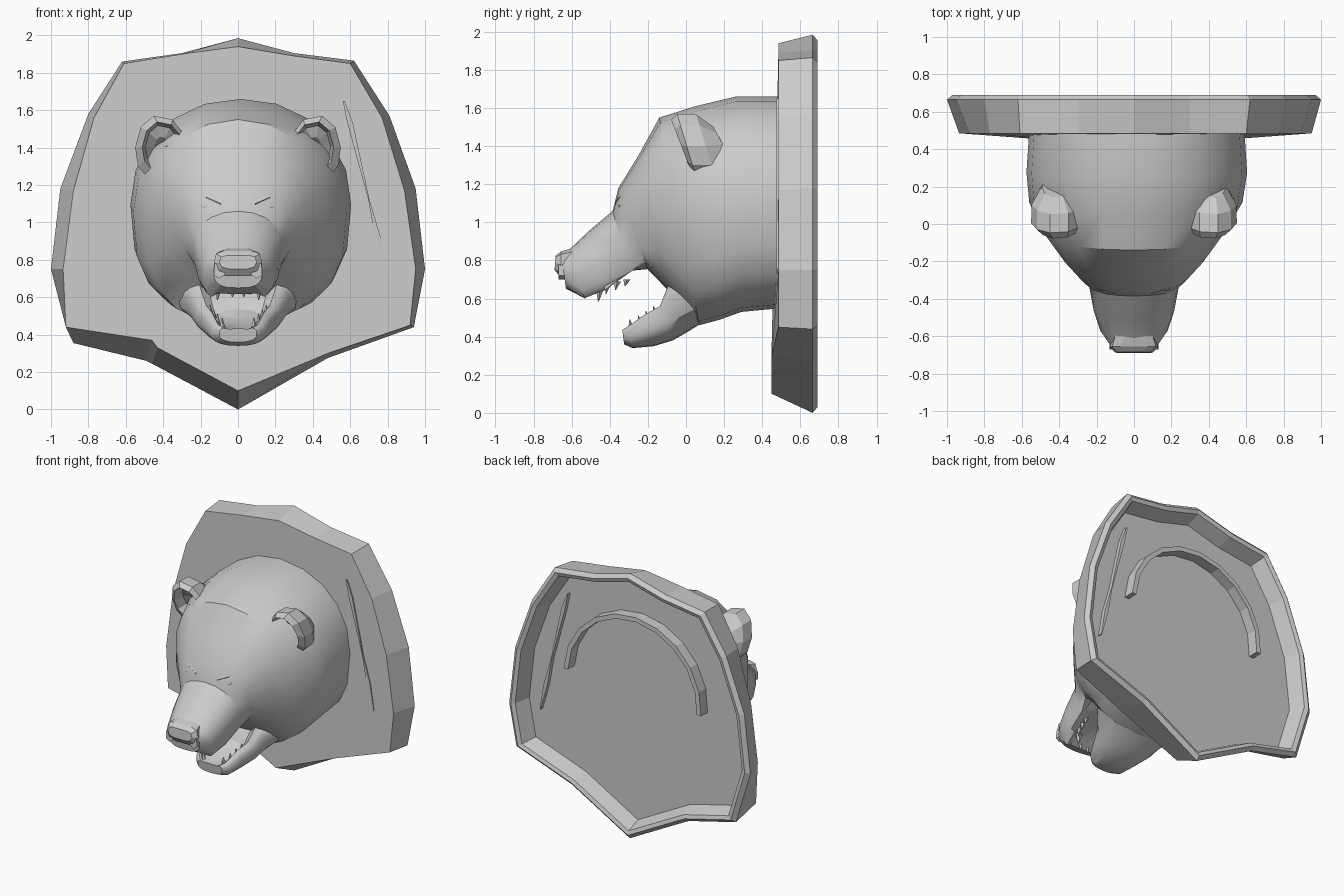
import bpy, bmesh, math
from mathutils import Vector

if "Cube" in bpy.data.objects:
    bpy.data.objects.remove(bpy.data.objects["Cube"])

grey = bpy.data.materials.new("plain_grey")
grey.diffuse_color = (0.6, 0.6, 0.6, 1)
grey.use_nodes = True
grey.node_tree.nodes["Principled BSDF"].inputs["Base Color"].default_value = grey.diffuse_color


def loft(name, rings, cap_start=True, cap_end=True, smooth=0):
    """Join equal-length point loops into a skin."""
    bm = bmesh.new()
    vs = [[bm.verts.new(p) for p in r] for r in rings]
    n = len(rings[0])
    for a, b in zip(vs, vs[1:]):
        for i in range(n):
            j = (i + 1) % n
            bm.faces.new((a[i], a[j], b[j], b[i]))
    if cap_start:
        bm.faces.new(vs[0])
    if cap_end:
        bm.faces.new(vs[-1])
    bmesh.ops.recalc_face_normals(bm, faces=bm.faces)
    me = bpy.data.meshes.new(name)
    bm.to_mesh(me)
    bm.free()
    me.materials.append(grey)
    ob = bpy.data.objects.new(name, me)
    bpy.context.collection.objects.link(ob)
    if smooth:
        bpy.ops.object.select_all(action='DESELECT')
        ob.select_set(True)
        bpy.context.view_layer.objects.active = ob
        bpy.ops.object.shade_smooth_by_angle(angle=math.radians(smooth))
    return ob


def ring(ty, tz, by, bz, w, n_top=2.1, n_bot=2.7, dip_top=0, dip_bot=0, n=20, x0=0):
    """Tilted rounded cross-section between a top and a bottom point."""
    top, bot = Vector((0, ty, tz)), Vector((0, by, bz))
    mid, half = (top + bot) / 2, (top - bot) / 2
    pts = []
    for i in range(n):
        a = 2 * math.pi * i / n
        c, s = math.cos(a), math.sin(a)
        e = 2 / (n_top if s > 0 else n_bot)
        x = math.copysign(abs(c) ** e, c)
        v = math.copysign(abs(s) ** e, s)
        if abs(x) < 0.75:
            v -= dip_top if s > 0 else -dip_bot
        pts.append(mid + half * v + Vector((x * w + x0, 0, 0)))
    return pts


# Plaque: hollow board with a sloping edge and a rim behind
front = [(0, 1.94), (.3, 1.89), (.6, 1.85), (.77, 1.56), (.89, 1.17), (.95, .75), (.92, .45),
         (.48, .30), (0, .10), (-.43, .33), (-.46, .37), (-.92, .44), (-.935, .75),
         (-.88, 1.17), (-.77, 1.56), (-.61, 1.85), (-.3, 1.90)]
back = [(0, 1.985), (.3, 1.905), (.62, 1.865), (.81, 1.57), (.95, 1.18), (1, .75), (.94, .44),
        (.48, .275), (0, 0), (-.46, .245), (-.49, .26), (-.88, .355), (-1, .75),
        (-.95, 1.18), (-.8, 1.58), (-.62, 1.86), (-.3, 1.905)]


def inset(k, y):
    return [(x * k, y, 1.02 + (z - 1.02) * k) for x, z in back]


loft("plaque", [[(x, .45 if z < .42 and abs(x) < .6 else .485, z) for x, z in front],
                [(x, .665, z) for x, z in back],
                inset(.97, .69), inset(.94, .68), inset(.90, .57)])

# Raised half-hoop behind the plaque
hoop = []
for i in range(11):
    a = math.radians(2 + 182 * i / 10)
    hoop.append([(r * math.cos(a) - .01, y, 1.1 + r * math.sin(a) * .98)
                 for r, y in ((.57, .56), (.57, .65), (.535, .65), (.535, .56))])
loft("neck_hoop", hoop)

# Thin splits running down the right of the plaque, reaching through it
for name, path in (("upper_split", ((.565, 1.65, .01), (.60, 1.53, .03), (.70, 1.12, .006))),
                   ("lower_split", ((.70, 1.12, .006), (.745, .93, .03), (.79, .73, .006)))):
    loft(name, [[(x - w / 2, .475, z), (x + w / 2, .475, z), (x + w / 2, .60, z), (x - w / 2, .60, z)]
                for x, z, w in path])

# Skull and muzzle
loft("bear_head", [
    ring(.50, 1.66, .50, .55, .575, x0=.015),
    ring(.26, 1.66, .29, .53, .59, x0=.015),
    ring(.05, 1.61, .18, .49, .57, x0=.01),
    ring(-.14, 1.55, .07, .46, .49),
    ring(-.25, 1.35, -.11, .66, .385, 2.3),
    ring(-.355, 1.18, -.19, .72, .29, 2.4, 2.6, 0, .15),
    ring(-.385, 1.06, -.28, .69, .24, 2.1, 3.5, 0, .3),
    ring(-.51, .955, -.42, .63, .215, 2.0, 4.5, 0, .35),
    ring(-.61, .86, -.53, .59, .18, 2.1, 4.5, 0, .2),
    ring(-.655, .83, -.63, .65, .13, 2.6, 3)], smooth=32)

# Nose pad
loft("nose", [ring(-.58, .87, -.60, .72, .11, 3, 3, n=10),
              ring(-.655, .85, -.66, .71, .13, 4, 3, n=10),
              ring(-.685, .825, -.69, .75, .10, 4, 3, n=10)])

# Lower jaw, scooped along the top
loft("lower_jaw", [
    ring(.04, .72, .13, .50, .36, 3, 2.2),
    ring(-.10, .68, .0, .42, .27, 4, 2.2, .5),
    ring(-.14, .57, -.07, .38, .225, 4, 2.2, .6),
    ring(-.22, .525, -.17, .35, .18, 4, 2.2, .6),
    ring(-.305, .46, -.28, .34, .14, 4, 2.4, .5),
    ring(-.335, .44, -.325, .36, .10, 4, 2.4, .2)], smooth=32)

# Tongue
loft("tongue", [ring(y, z, y, z - .04, w, n=8)
                for y, z, w in ((-.05, .58, .12), (-.17, .49, .10), (-.26, .44, .07))], smooth=40)


def tooth(name, x, y, z, tip, r):
    base = [(x + r * math.cos(k * math.pi / 2.5), y + r * math.sin(k * math.pi / 2.5), z) for k in range(5)]
    point = [(x + .1 * (p[0] - x), y + .1 * (p[1] - y) - .01, tip) for p in base]
    loft(name, [base, point])


# Paired parts: ears, brows, eyes, teeth
ear_arch = [(.29, 1.46), (.36, 1.55), (.46, 1.57), (.53, 1.51), (.56, 1.40), (.545, 1.30), (.48, 1.23), (.40, 1.40)]
for s, side in ((1, "right"), (-1, "left")):
    def ear_ring(k, y, dx=0.0, lean=.3):
        return [(s * (.43 + dx + (x - .43) * k), y + lean * (1.48 - z), 1.42 + (z - 1.42) * k) for x, z in ear_arch]
    loft("ear_" + side, [ear_ring(.25, .05, -.02), ear_ring(.65, .03, -.02), ear_ring(.78, -.05, -.02),
                         ear_ring(1, -.02, -.01), ear_ring(.98, .08, -.01), ear_ring(.55, .17, -.01)])
    loft("brow_" + side, [[(s * x, y, z + h), (s * x, y - d, z), (s * x, y, z - .03)]
                          for x, y, z, h, d in ((.09, -.36, 1.10, .03, .015), (.17, -.325, 1.135, .04, .025),
                                                (.22, -.275, 1.17, .02, .02))])
    loft("eye_" + side, [[(s * (.16 + r * math.cos(k * math.pi / 3)), y, 1.085 + r * .7 * math.sin(k * math.pi / 3))
                          for k in range(6)] for r, y in ((.04, -.30), (.035, -.35), (.015, -.358))])
    # Nose wing beside each nostril
    loft("nose_wing_" + side, [[(s * x, y, z) for x, z in ((.06, .78), (.125, .78), (.13, .72), (.10, .70), (.07, .72))]
                               for y in (-.60, -.67)])
    tooth("upper_canine_" + side, s * .11, -.45, .66, .585, .025)
    tooth("lower_canine_" + side, s * .085, -.285, .42, .49, .022)
    for i in range(3):
        tooth(f"upper_cheek_tooth_{side}_{i}", s * (.14 + .012 * i), -.41 + .05 * i, .68 + .01 * i, .625 + .02 * i, .02)
        tooth(f"lower_cheek_tooth_{side}_{i}", s * (.11 + .02 * i), -.24 + .04 * i, .45 + .03 * i, .51 + .025 * i, .018)
    tooth("front_tooth_" + side, s * .03, -.52, .65, .60, .022)
